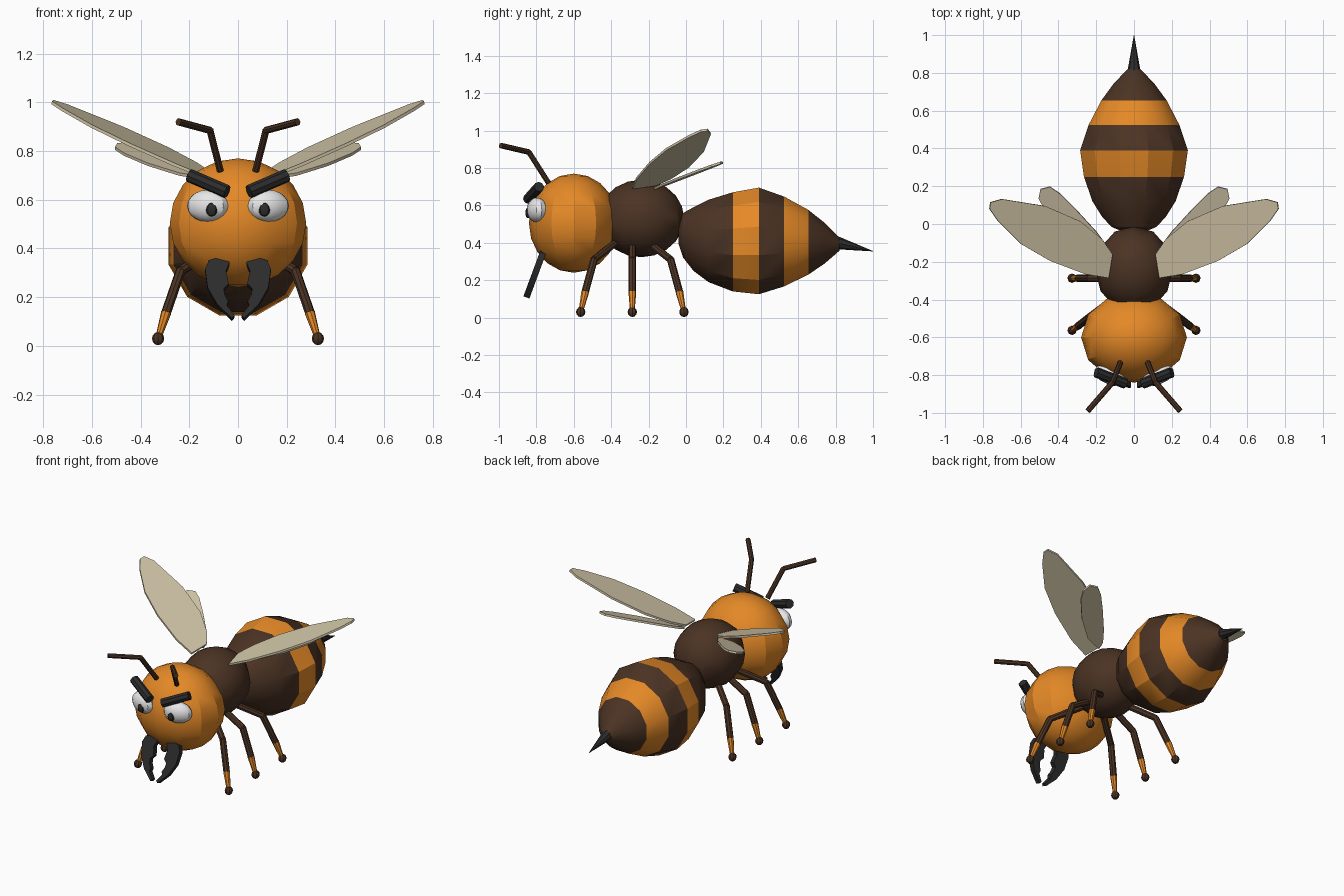
import bpy, bmesh, math
from mathutils import Matrix, Vector

cube = bpy.data.objects.get("Cube")
if cube:
    bpy.data.objects.remove(cube, do_unlink=True)


def material(name, r, g, b):
    m = bpy.data.materials.new(name)
    m.use_nodes = True
    m.diffuse_color = (r, g, b, 1)
    bsdf = next(n for n in m.node_tree.nodes if n.type == 'BSDF_PRINCIPLED')
    bsdf.inputs["Base Color"].default_value = (r, g, b, 1)
    bsdf.inputs["Roughness"].default_value = 0.8
    return m


ORANGE = material("orange", 0.78, 0.25, 0.02)
BROWN = material("dark brown", 0.07, 0.033, 0.017)
BLACK = material("charcoal", 0.025, 0.025, 0.026)
WHITE = material("eye white", 0.8, 0.8, 0.8)
WING = material("wing beige", 0.64, 0.56, 0.39)


def finish(name, bm, *mats):
    """Turn a bmesh into an object, smooth but with sharp edges kept."""
    bmesh.ops.recalc_face_normals(bm, faces=bm.faces)
    me = bpy.data.meshes.new(name)
    bm.to_mesh(me)
    bm.free()
    for m in mats:
        me.materials.append(m)
    me.shade_smooth()
    me.set_sharp_from_angle(angle=math.radians(28))
    ob = bpy.data.objects.new(name, me)
    bpy.context.collection.objects.link(ob)
    return ob


def ball(name, centre, size, mat, segments=12, rings=10, turn=None):
    bm = bmesh.new()
    rot = turn or Matrix()
    bmesh.ops.create_uvsphere(
        bm, u_segments=segments, v_segments=rings, radius=1,
        matrix=Matrix.Translation(centre) @ rot @ Matrix.Diagonal((*size, 1)))
    return finish(name, bm, mat)


def rod(name, points, radii, mat, sides=8):
    """Straight tapered pieces between points, with round joints."""
    bm = bmesh.new()
    pts = [Vector(p) for p in points]
    for i in range(len(pts) - 1):
        d = pts[i + 1] - pts[i]
        turn = d.to_track_quat('Z', 'Y').to_matrix().to_4x4()
        bmesh.ops.create_cone(
            bm, cap_ends=True, segments=sides, radius1=radii[i], radius2=radii[i + 1],
            depth=d.length, matrix=Matrix.Translation((pts[i] + pts[i + 1]) / 2) @ turn)
    for p, r in list(zip(pts, radii))[1:-1]:
        bmesh.ops.create_icosphere(bm, subdivisions=1, radius=r, matrix=Matrix.Translation(p))
    return finish(name, bm, mat)


def plate(name, outline, offset, mat):
    """Flat outline thickened to both sides along the offset vector."""
    bm = bmesh.new()
    off = Vector(offset)
    face = bm.faces.new([bm.verts.new(Vector(p) - off) for p in outline])
    new = bmesh.ops.extrude_face_region(bm, geom=[face])["geom"]
    verts = [v for v in new if isinstance(v, bmesh.types.BMVert)]
    bmesh.ops.translate(bm, verts=verts, vec=off * 2)
    return finish(name, bm, mat)


# Head, thorax and waist
ball("head", (0, -0.6, 0.505), (0.28, 0.24, 0.265), ORANGE)
ball("thorax", (0, -0.24, 0.53), (0.205, 0.23, 0.207), BROWN)
ball("waist", (0, -0.02, 0.48), (0.06, 0.05, 0.055), BROWN)

# Abdomen: rings of (y, centre height, half width), striped by position
rings = [(-0.04, 0.455, 0.06), (-0.015, 0.44, 0.12), (0.04, 0.42, 0.17),
         (0.12, 0.41, 0.22), (0.25, 0.405, 0.265), (0.39, 0.41, 0.285),
         (0.525, 0.407, 0.24), (0.654, 0.403, 0.173), (0.74, 0.398, 0.11),
         (0.82, 0.392, 0.035)]
SIDES = 12
bm = bmesh.new()
loops = []
for y, z, r in rings:
    r /= math.cos(math.pi / SIDES)
    angles = [(k + 0.5) * math.tau / SIDES for k in range(SIDES)]
    loops.append([bm.verts.new((r * math.cos(a), y, z + r * math.sin(a))) for a in angles])
for a, b in zip(loops, loops[1:]):
    for k in range(SIDES):
        n = (k + 1) % SIDES
        bm.faces.new((a[k], a[n], b[n], b[k]))
bm.faces.new(loops[0])
bm.faces.new(loops[-1])
for f in bm.faces:
    y = f.calc_center_median().y
    f.material_index = int(0.25 < y < 0.39 or 0.525 < y < 0.654)
finish("abdomen", bm, BROWN, ORANGE)

rod("stinger", [(0, 0.79, 0.404), (0, 1.0, 0.355)], [0.038, 0.001], BLACK)

# Outlines for the paired flat parts
jaw_outline = [(0.05, 0.368), (0.12, 0.345), (0.135, 0.31), (0.125, 0.235), (0.085, 0.165),
               (0.025, 0.108), (0.015, 0.12), (0.045, 0.16), (0.04, 0.178), (0.055, 0.205),
               (0.058, 0.23), (0.038, 0.25), (0.045, 0.285), (0.05, 0.3), (0.035, 0.335)]
fore_outline = [(0.115, -0.16), (0.135, -0.285), (0.26, -0.265), (0.445, -0.195), (0.6, -0.105),
                (0.72, 0.015), (0.765, 0.08), (0.76, 0.115), (0.7, 0.132), (0.47, 0.095),
                (0.285, 0.015), (0.17, -0.08)]
hind_outline = [(0.13, -0.17), (0.24, -0.14), (0.37, -0.04), (0.47, 0.07), (0.505, 0.135),
                (0.495, 0.185), (0.445, 0.197), (0.39, 0.16), (0.31, 0.08), (0.2, -0.04),
                (0.14, -0.12)]

for side, s in (("left", 1), ("right", -1)):
    # Face
    ball(f"{side}_eye", (s * 0.125, -0.797, 0.575), (0.088, 0.052, 0.066), WHITE,
         turn=Matrix.Rotation(s * 0.3, 4, 'Z'))
    ball(f"{side}_pupil", (s * 0.108, -0.845, 0.56), (0.024, 0.014, 0.029), BLACK, 8, 6)
    rod(f"{side}_eyebrow", [(s * 0.2, -0.785, 0.7), (s * 0.045, -0.845, 0.633)],
        [0.028, 0.028], BLACK)
    plate(f"{side}_mandible",
          [(s * x, -0.76 - (0.36 - z) * 0.37, z) for x, z in jaw_outline],
          (0, 0.016, -0.006), BLACK)
    rod(f"{side}_antenna",
        [(s * 0.073, -0.735, 0.72), (s * 0.115, -0.84, 0.885), (s * 0.245, -0.99, 0.92)],
        [0.015] * 3, BROWN)

    # Wings lie on two tilted planes
    plate(f"{side}_forewing",
          [(s * x, y, 0.7 + 0.37 * x + 0.2 * y) for x, y in fore_outline],
          (-s * 0.002, -0.001, 0.006), WING)
    plate(f"{side}_hindwing",
          [(s * x, y, 0.74 + 0.05 * x + 0.34 * y) for x, y in hind_outline],
          (0, -0.002, 0.006), WING)

    # Legs: front and rear ones splay away from the middle one
    for place, d in (("front", -1), ("middle", 0), ("rear", 1)):
        def at(x, spread, z):
            return (s * x, -0.287 + d * spread, z)
        ankle, foot = at(0.295, 0.252, 0.137), at(0.328, 0.276, 0.03)
        rod(f"{side}_{place}_leg",
            [at(0.08, 0.09, 0.4), at(0.235, 0.205, 0.31), ankle], [0.02] * 3, BROWN)
        rod(f"{side}_{place}_shin", [ankle, foot], [0.021, 0.012], ORANGE)
        ball(f"{side}_{place}_foot", foot, (0.025, 0.025, 0.027), BROWN, 8, 6)
